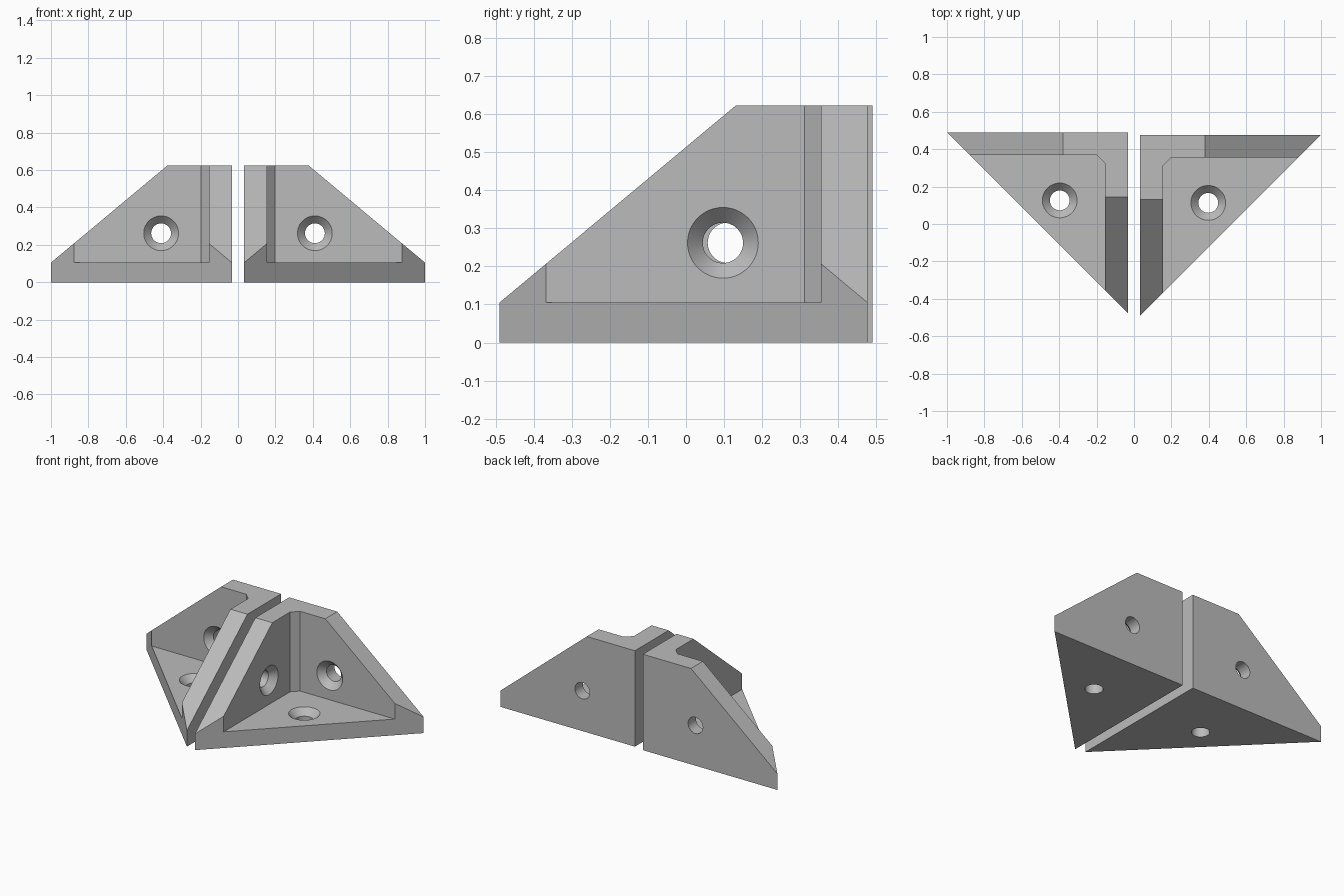
import bpy, bmesh
from mathutils import Matrix, Vector

LEG, HEIGHT, WALL, FLOOR, CHAMFER = 0.967, 0.623, 0.122, 0.105, 0.043
SLOPE_START = 0.346              # distance from the corner where the top starts to slope
HOLE_R, SINK_R, SINK_DEPTH = 0.053, 0.093, 0.042

if "Cube" in bpy.data.objects:
    bpy.data.objects.remove(bpy.data.objects["Cube"], do_unlink=True)

grey = bpy.data.materials.new("plain grey")
grey.use_nodes = True
grey.diffuse_color = (0.5, 0.5, 0.5, 1)
grey.node_tree.nodes["Principled BSDF"].inputs["Base Color"].default_value = (0.5, 0.5, 0.5, 1)


def add_object(name, bm):
    bmesh.ops.recalc_face_normals(bm, faces=bm.faces)
    mesh = bpy.data.meshes.new(name)
    bm.to_mesh(mesh)
    bm.free()
    mesh.materials.append(grey)
    obj = bpy.data.objects.new(name, mesh)
    bpy.context.collection.objects.link(obj)
    return obj


def prism(outline, bottom, top):
    bm = bmesh.new()
    face = bm.faces.new([bm.verts.new((x, y, bottom)) for x, y in outline])
    side = bmesh.ops.extrude_face_region(bm, geom=[face])
    moved = [v for v in side["geom"] if isinstance(v, bmesh.types.BMVert)]
    bmesh.ops.translate(bm, verts=moved, vec=(0, 0, top - bottom))
    return bm


def slice_off(bm, point, normal):
    geom = bm.verts[:] + bm.edges[:] + bm.faces[:]
    cut = bmesh.ops.bisect_plane(bm, geom=geom, plane_co=point, plane_no=normal, clear_outer=True)
    edges = [e for e in cut["geom_cut"] if isinstance(e, bmesh.types.BMEdge)]
    bmesh.ops.holes_fill(bm, edges=edges, sides=0)


def screw_cutter(name, origin, axis, depth):
    # Countersunk drill shape, turned so that its wide end faces along the axis
    profile = [(HOLE_R, -0.1), (HOLE_R, depth - SINK_DEPTH), (SINK_R, depth), (SINK_R, depth + 0.05)]
    bm = bmesh.new()
    rings = []
    for r, z in profile:
        ring = bmesh.ops.create_circle(bm, segments=48, radius=r, matrix=Matrix.Translation((0, 0, z)))
        rings.append(ring["verts"])
    for a, b in zip(rings, rings[1:]):
        for i in range(48):
            j = (i + 1) % 48
            bm.faces.new((a[i], a[j], b[j], b[i]))
    bm.faces.new(rings[0])
    bm.faces.new(rings[-1])
    turn = Vector((0, 0, 1)).rotation_difference(Vector(axis)).to_matrix().to_4x4()
    bm.transform(Matrix.Translation(origin) @ turn)
    return add_object(name, bm)


def corner_bracket(name, side, location):
    # Triangular block with both arms sloping down to the tips
    bm = prism([(0, 0), (LEG, 0), (0, -LEG)], 0, HEIGHT)
    drop, run = HEIGHT - FLOOR, LEG - SLOPE_START
    slice_off(bm, (LEG, 0, FLOOR), (drop, 0, run))
    slice_off(bm, (0, -LEG, FLOOR), (0, -drop, run))
    obj = add_object(name, bm)

    # Pocket with a chamfered inner corner, and one screw hole per plate
    inner = WALL + CHAMFER
    pocket = [(WALL, -inner), (inner, -WALL), (2, -WALL), (2, -2), (WALL, -2)]
    cutters = [
        add_object("pocket_cutter", prism(pocket, FLOOR, 1)),
        screw_cutter("floor_hole_cutter", (0.364, -0.364, 0), (0, 0, 1), FLOOR),
        screw_cutter("back_hole_cutter", (0.378, 0, 0.262), (0, -1, 0), WALL),
        screw_cutter("side_hole_cutter", (0, -0.38, 0.262), (1, 0, 0), WALL),
    ]
    for cutter in cutters:
        mod = obj.modifiers.new(cutter.name, "BOOLEAN")
        mod.operation, mod.solver, mod.object = "DIFFERENCE", "EXACT", cutter
    graph = bpy.context.evaluated_depsgraph_get()
    mesh = bpy.data.meshes.new_from_object(obj.evaluated_get(graph))
    obj.modifiers.clear()
    for cutter in cutters:
        bpy.data.objects.remove(cutter, do_unlink=True)

    # Mirror and place
    bm = bmesh.new()
    bm.from_mesh(mesh)
    bm.transform(Matrix.Translation(location) @ Matrix.Diagonal((side, 1, 1, 1)))
    bmesh.ops.recalc_face_normals(bm, faces=bm.faces)
    bm.to_mesh(obj.data)
    bm.free()
    bpy.ops.object.select_all(action="DESELECT")
    obj.select_set(True)
    bpy.context.view_layer.objects.active = obj
    bpy.ops.object.shade_smooth_by_angle()


corner_bracket("left_bracket", 1, (0.033, 0.477, 0))
corner_bracket("right_bracket", -1, (-0.033, 0.49, 0))
